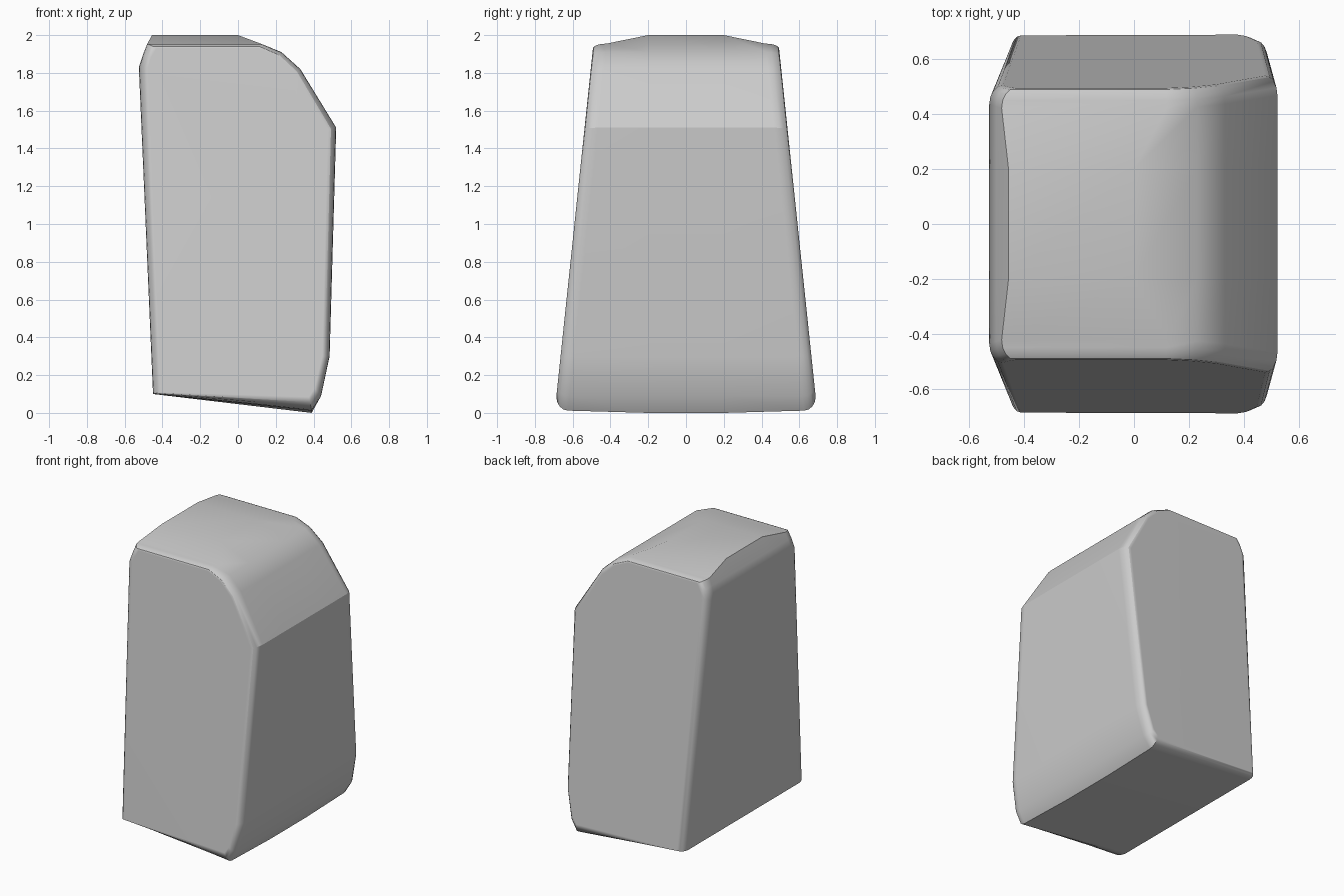
import bpy, bmesh, math

cube = bpy.data.objects.get("Cube")
if cube:
    bpy.data.objects.remove(cube)

mat = bpy.data.materials.new("plain grey")
mat.use_nodes = True
grey = (0.6, 0.6, 0.6, 1)
mat.diffuse_color = grey
mat.node_tree.nodes["Principled BSDF"].inputs["Base Color"].default_value = grey

# Side outline (x, z): crown in the middle, shoulder near the sides, inset side cap
crown = [(-.45, .1), (-.525, 1.83), (-.5, 1.905), (-.455, 2), (0, 2), (.23, 1.91),
         (.33, 1.82), (.52, 1.51), (.485, .3), (.44, .09), (.39, 0)]
shoulder = crown[:]
shoulder[3], shoulder[4] = (-.48, 1.955), (.12, 1.955)
shoulder[-1] = (.39, .012)
cap = [(-.41, .11), (-.475, 1.83), (-.46, 1.88), (-.43, 1.93), (.11, 1.93), (.21, 1.885),
       (.3, 1.8), (.475, 1.5), (.445, .3), (.405, .13), (.375, .085)]


def side_y(z):
    """Half depth of the leaning side walls."""
    return .685 - .105 * (z - .1)


def half_rings():
    """Rings from the middle out to one side, with a rounded edge."""
    rings = [[(x, .2, z) for x, z in crown]]
    steps = 4
    for i in range(steps + 1):
        a = math.pi / 2 * i / steps
        t, s = 1 - math.cos(a), math.sin(a)
        ring = []
        for (x0, z0), (x1, z1) in zip(shoulder, cap):
            ya, yb = side_y(z0) - .07, side_y(z1)
            ring.append((x0 + (x1 - x0) * t, ya + (yb - ya) * s, z0 + (z1 - z0) * t))
        rings.append(ring)
    return rings


# Loft the tapered body through the mirrored rings and close both sides
half = half_rings()
rings = [[(x, -y, z) for x, y, z in r] for r in reversed(half)] + half
bm = bmesh.new()
loops = [[bm.verts.new(p) for p in r] for r in rings]
n = len(crown)
for a, b in zip(loops, loops[1:]):
    for i in range(n):
        j = (i + 1) % n
        bm.faces.new((a[i], a[j], b[j], b[i]))
bm.faces.new(loops[0])
bm.faces.new(loops[-1])
bmesh.ops.recalc_face_normals(bm, faces=bm.faces[:])
mesh = bpy.data.meshes.new("rounded_body")
bm.to_mesh(mesh)
bm.free()
mesh.materials.append(mat)
body = bpy.data.objects.new("rounded_body", mesh)
bpy.context.collection.objects.link(body)

# Smooth rounded edges, crisp corners, flat broad walls
bpy.ops.object.select_all(action='DESELECT')
body.select_set(True)
bpy.context.view_layer.objects.active = body
bpy.ops.object.shade_smooth_by_angle(angle=math.radians(30))
weighted = body.modifiers.new("even shading", 'WEIGHTED_NORMAL')
weighted.keep_sharp = True
